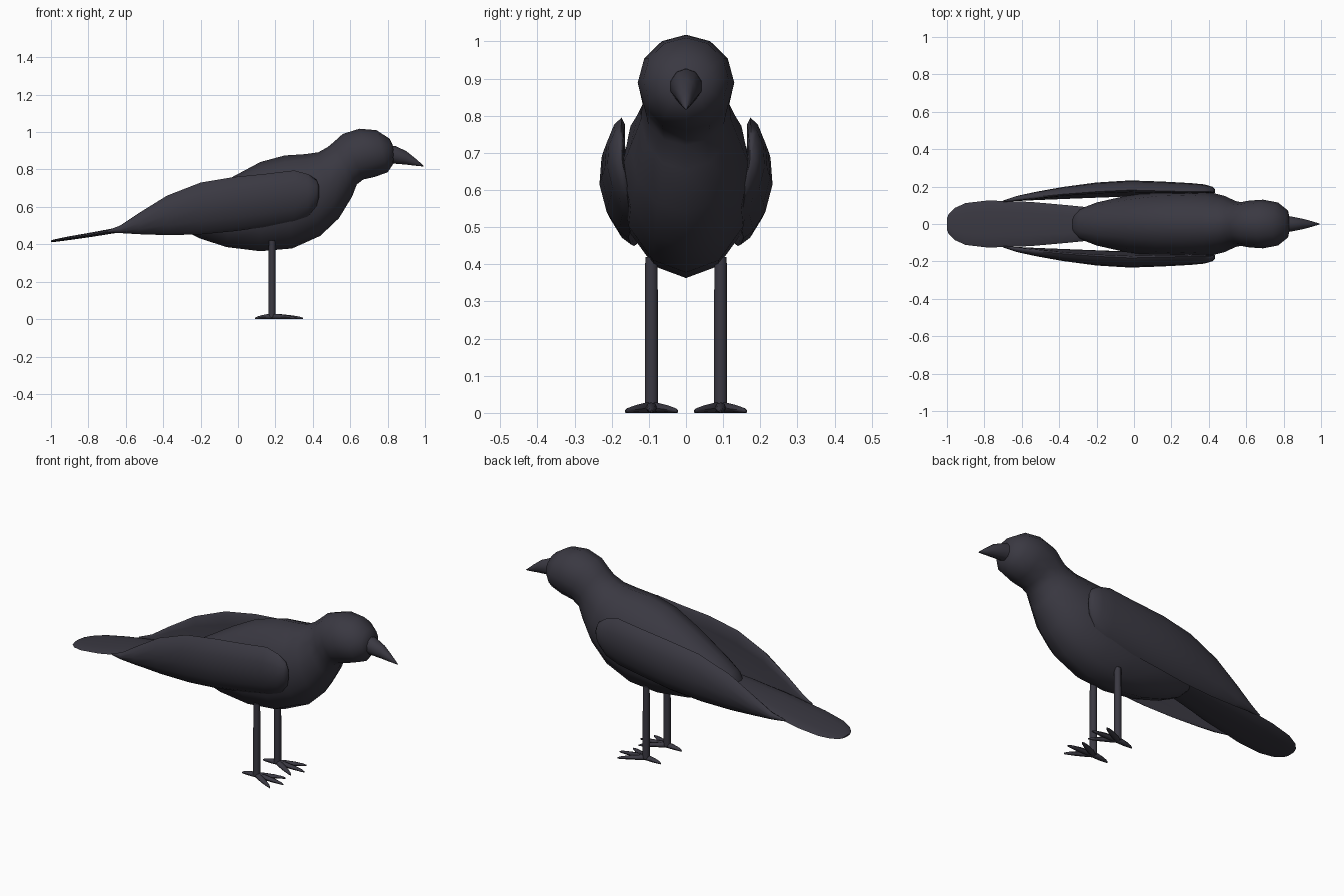
import bpy, bmesh, math
from mathutils import Vector

if "Cube" in bpy.data.objects:
    bpy.data.objects.remove(bpy.data.objects["Cube"])

mat = bpy.data.materials.new("charcoal feathers")
mat.diffuse_color = (0.042, 0.040, 0.054, 1)
mat.use_nodes = True
mat.node_tree.nodes["Principled BSDF"].inputs["Base Color"].default_value = mat.diffuse_color


def loft(name, rings, mirror=False, angle=50):
    """Skin a list of equal-length point rings, closing both ends."""
    bm = bmesh.new()
    loops = [[bm.verts.new(p) for p in ring] for ring in rings]
    n = len(loops[0])
    for a, b in zip(loops, loops[1:]):
        for i in range(n):
            j = (i + 1) % n
            bm.faces.new((a[i], a[j], b[j], b[i]))
    bm.faces.new(loops[0][::-1])
    bm.faces.new(loops[-1])
    bmesh.ops.recalc_face_normals(bm, faces=bm.faces)
    mesh = bpy.data.meshes.new(name)
    bm.to_mesh(mesh)
    bm.free()
    mesh.materials.append(mat)
    ob = bpy.data.objects.new(name, mesh)
    bpy.context.collection.objects.link(ob)
    bpy.ops.object.select_all(action='DESELECT')
    bpy.context.view_layer.objects.active = ob
    ob.select_set(True)
    bpy.ops.object.shade_smooth_by_angle(angle=math.radians(angle))
    if mirror:
        m = ob.modifiers.new("mirror", 'MIRROR')
        m.use_axis = (False, True, False)
        m.use_mirror_merge = False
    return ob


def angles(n):
    return [2 * math.pi * i / n for i in range(n)]


def oval(top, bottom, hw, n=12):
    """Ring around the centre plane from a top and a bottom (x, z) point."""
    t, b = Vector((top[0], 0, top[1])), Vector((bottom[0], 0, bottom[1]))
    c, h = (t + b) / 2, (t - b) / 2
    return [c + h * math.cos(a) + Vector((0, hw * math.sin(a), 0)) for a in angles(n)]


# Body, neck and head: top x, top z, bottom x, bottom z, half width
body = [(-.33, .545, -.33, .515, .04), (-.29, .59, -.29, .475, .08),
        (-.20, .655, -.20, .43, .115), (-.03, .76, -.06, .385, .15),
        (.12, .84, .12, .363, .172), (.25, .875, .29, .378, .178),
        (.36, .882, .44, .445, .172), (.43, .892, .54, .54, .15),
        (.48, .92, .61, .655, .122), (.51, .945, .635, .72, .117),
        (.56, .99, .67, .747, .125), (.65, 1.018, .73, .76, .13),
        (.74, 1.01, .80, .785, .115), (.81, .965, .83, .83, .075),
        (.832, .92, .834, .86, .03)]
loft("body", [oval(s[0:2], s[2:4], s[4]) for s in body], angle=80)

# Beak
beak = [(.79, .93, .79, .832, .045), (.84, .926, .83, .832, .043),
        (.90, .898, .90, .826, .03), (.95, .858, .95, .82, .016),
        (.993, .82, .993, .816, .002)]
loft("beak", [oval(s[0:2], s[2:4], s[4], 10) for s in beak], angle=60)

# Tail: x, mid z, half thickness, half width
tail = [(-.20, .545, .015, .085), (-.35, .525, .016, .10), (-.55, .492, .015, .118),
        (-.78, .452, .012, .126), (-.90, .433, .010, .112), (-.96, .423, .008, .085),
        (-.99, .418, .006, .055), (-1.0, .416, .004, .03)]
loft("tail", [oval((x, z + t), (x, z - t), w) for x, z, t, w in tail], angle=60)

# Folded wings: x, top z, bottom z, middle y, half thickness
wing = [(.434, .71, .655, .178, .006), (.42, .745, .605, .183, .016),
        (.375, .775, .55, .188, .024), (.30, .795, .517, .19, .029),
        (.15, .777, .493, .194, .033), (-.02, .76, .47, .199, .034),
        (-.20, .73, .453, .19, .032), (-.38, .66, .449, .172, .026),
        (-.53, .567, .454, .151, .02), (-.63, .50, .46, .136, .013),
        (-.70, .474, .464, .121, .004)]


def wing_ring(x, zt, zb, y, t):
    c, h = (zt + zb) / 2, (zt - zb) / 2
    k = h / .14
    return [Vector((x, y + t * math.sin(a) + k * (.013 * math.cos(a) - .03 * math.cos(a) ** 2),
                    c + h * math.cos(a))) for a in angles(12)]


loft("wing", [wing_ring(*s) for s in wing], mirror=True, angle=60)

# Legs
LX, LY = .182, .093
loft("leg", [[Vector((LX + r * math.cos(a), LY + r * math.sin(a), z)) for a in angles(10)]
             for z, r in ((.012, .019), (.42, .0175))], mirror=True)

# Toes: three forward, one back
toes = {"middle_toe": (.165, 0), "outer_toe": (.13, .07),
        "inner_toe": (.13, -.07), "back_toe": (-.09, 0)}
for name, (dx, dy) in toes.items():
    d = Vector((dx, dy, 0))
    side = Vector((-dy, dx, 0)).normalized()
    base = Vector((LX, LY, 0))
    rings = []
    for f, w, zt in ((-.06, .012, .03), (.2, .016, .03), (.6, .014, .023),
                     (.88, .008, .016), (1, .002, .01)):
        h = (zt - .002) / 2
        rings.append([base + d * f + side * w * math.sin(a)
                      + Vector((0, 0, zt - h + h * math.cos(a) - .002)) for a in angles(8)])
    loft(name, rings, mirror=True)
